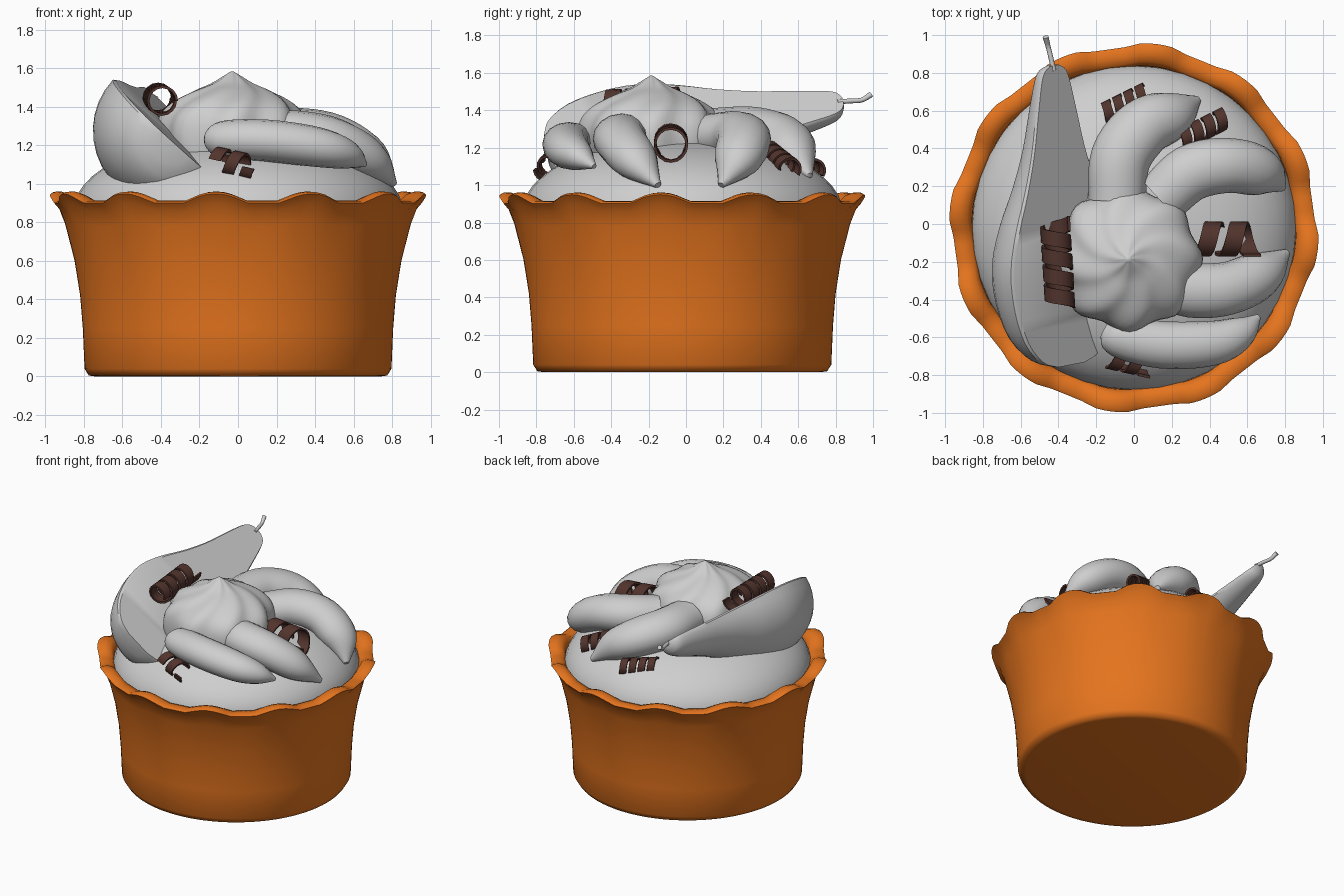
import bpy, bmesh, math
from mathutils import Vector

cube = bpy.data.objects.get("Cube")
if cube:
    bpy.data.objects.remove(cube, do_unlink=True)


def material(name, rgb):
    m = bpy.data.materials.new(name)
    m.use_nodes = True
    m.diffuse_color = (*rgb, 1)
    bsdf = m.node_tree.nodes["Principled BSDF"]
    bsdf.inputs["Base Color"].default_value = (*rgb, 1)
    bsdf.inputs["Roughness"].default_value = 0.7
    return m


CRUST = material("baked orange", (0.78, 0.175, 0.013))
PALE = material("pale grey", (0.62, 0.62, 0.62))
CHOC = material("dark chocolate", (0.085, 0.034, 0.026))


def loft(name, rings, mat, angle=40):
    """Skin a list of closed rings of points and cap both ends."""
    bm = bmesh.new()
    rows = [[bm.verts.new(p) for p in ring] for ring in rings]
    for a, b in zip(rows, rows[1:]):
        n = len(a)
        for i in range(n):
            j = (i + 1) % n
            bm.faces.new((a[i], a[j], b[j], b[i]))
    bm.faces.new(rows[0][::-1])
    bm.faces.new(rows[-1])
    bmesh.ops.recalc_face_normals(bm, faces=bm.faces)
    me = bpy.data.meshes.new(name)
    bm.to_mesh(me)
    bm.free()
    me.materials.append(mat)
    ob = bpy.data.objects.new(name, me)
    bpy.context.collection.objects.link(ob)
    bpy.ops.object.select_all(action='DESELECT')
    ob.select_set(True)
    bpy.context.view_layer.objects.active = ob
    bpy.ops.object.shade_smooth_by_angle(angle=math.radians(angle))
    return ob


def spline(points, steps):
    """Catmull-Rom interpolation through tuples of any length."""
    pts = [Vector(p) for p in points]
    pts = [2 * pts[0] - pts[1]] + pts + [2 * pts[-1] - pts[-2]]
    out = []
    for a, b, c, d in zip(pts, pts[1:], pts[2:], pts[3:]):
        for s in range(steps):
            t = s / steps
            out.append(0.5 * (2 * b + (c - a) * t + (2 * a - 5 * b + 4 * c - d) * t ** 2
                              + (3 * b - a - 3 * c + d) * t ** 3))
    return out + [pts[-2]]


def sweep(name, points, mat, height=1.0, steps=5, sides=16):
    """Oval tube through (x, y, z, half width) points."""
    path = spline(points, steps)
    rings = []
    for i, p in enumerate(path):
        c = p.to_3d()
        tangent = (path[min(i + 1, len(path) - 1)].to_3d() - path[max(i - 1, 0)].to_3d()).normalized()
        side = tangent.cross(Vector((0, 0, 1))).normalized()
        up = side.cross(tangent)
        r = max(p[3], 0.008)
        rings.append([c + side * r * math.cos(a) + up * r * height * math.sin(a)
                      for a in (math.tau * k / sides for k in range(sides))])
    return loft(name, rings, mat, 60)


# Crust: turned cup with twelve rounded scallops joined by straight rim sections
LOBES, PER = 12, 12
crust_profile = [  # radius, height, scallop weight
    (0.74, 0.0, 0), (0.775, 0.005, 0), (0.797, 0.04, 0), (0.806, 0.25, 0), (0.82, 0.42, 0),
    (0.85, 0.6, 0.1), (0.9, 0.78, 0.4), (0.938, 0.86, 0.8), (0.97, 0.89, 1), (0.98, 0.902, 1),
    (0.965, 0.912, 1), (0.925, 0.914, 1), (0.885, 0.905, 0.9), (0.86, 0.88, 0.6), (0.85, 0.8, 0)]
rings = []
for r, z, w in crust_profile:
    ring = []
    for k in range(LOBES * PER):
        local = (k % PER) / PER * 30 - 15
        flat = min(1, math.cos(math.radians(10)) / math.cos(math.radians(15 - abs(local))))
        bump = max(0, math.cos(math.radians(min(abs(local), 9) * 10))) ** 0.8
        a = math.radians(-7 + 30 * (k // PER) + local)
        rr = r * (1 - w * (1 - flat) - 0.012 * w * (1 - bump))
        ring.append((rr * math.cos(a), rr * math.sin(a) - 0.02, z + 0.047 * w * bump))
    rings.append(ring)
loft("crust_cup", rings, CRUST, 50)

# Filling: full-shouldered dome inside the cup
rings = []
for i in range(13):
    e = math.pi / 2 * i / 12
    r, z = max(0.862 * math.cos(e) ** 0.9, 0.004), 0.84 + 0.4 * math.sin(e)
    rings.append([(r * math.cos(a), r * math.sin(a) - 0.02, z)
                  for a in (math.tau * k / 40 for k in range(40))])
loft("cream_filling", rings, PALE)

# Piped rosette: twisted star section shrinking to a peak
rings = []
for r, z in spline([(0.34, 1.08), (0.375, 1.22), (0.365, 1.34), (0.305, 1.42), (0.205, 1.48),
                    (0.11, 1.52), (0.045, 1.56), (0.006, 1.585)], 3):
    twist = (1 - r / 0.375) * 0.9
    ring = []
    for k in range(64):
        a = math.tau * k / 64
        rr = r * (1 + 0.05 * math.cos(8 * a))
        ring.append((-0.03 + rr * math.cos(a + twist), -0.185 + rr * math.sin(a + twist), z))
    rings.append(ring)
loft("whipped_rosette", rings, PALE, 60)

# Half pear: half-turned profile with a tilted flat cut
base, tip = Vector((-0.33, -0.745, 1.21)), Vector((-0.42, 0.84, 1.45))
axis = (tip - base).normalized()
normal = Vector((0.67, 0, 0.74))
normal = (normal - axis * normal.dot(axis)).normalized()
across = axis.cross(normal)
rings = []
for t, r in spline([(0, 0.1), (0.04, 0.21), (0.16, 0.315), (0.35, 0.375), (0.55, 0.385),
                    (0.75, 0.335), (0.95, 0.255), (1.15, 0.19), (1.35, 0.145), (1.52, 0.105),
                    (1.58, 0.075), (1.605, 0.03)], 3):
    c = base + axis * t
    arc = [math.pi * k / 18 for k in range(19)]
    ring = [c + across * r * math.cos(a) - normal * (r * math.sin(a) + 0.012) for a in arc]
    ring += [c - across * r * 0.95, c + across * r * 0.95]
    rings.append(ring)
loft("half_pear", rings, PALE, 35)
sweep("pear_stem", [(-0.425, 0.81, 1.445, 0.013), (-0.44, 0.88, 1.45, 0.013),
                    (-0.455, 0.94, 1.455, 0.013), (-0.468, 0.99, 1.485, 0.016)], PALE, 1, 4, 8)

# Fruit slices: blunt crescents fanned around the rosette
slices = {
    "fruit_slice_back": [(-0.09, 0.12, 1.28, 0.15), (-0.07, 0.35, 1.28, 0.16),
                         (0.05, 0.51, 1.24, 0.155), (0.21, 0.58, 1.16, 0.125), (0.34, 0.66, 1.05, 0.02)],
    "fruit_slice_left": [(0.14, 0.13, 1.26, 0.14), (0.3, 0.27, 1.265, 0.15),
                         (0.5, 0.31, 1.235, 0.145), (0.68, 0.27, 1.13, 0.125), (0.79, 0.19, 1.0, 0.02)],
    "fruit_slice_middle": [(0.15, -0.3, 1.26, 0.13), (0.3, -0.35, 1.255, 0.145),
                           (0.5, -0.34, 1.22, 0.14), (0.68, -0.26, 1.12, 0.12), (0.81, -0.15, 1.0, 0.02)],
    "fruit_slice_front": [(-0.16, -0.56, 1.23, 0.04), (-0.09, -0.59, 1.23, 0.11), (0.15, -0.64, 1.225, 0.125),
                          (0.42, -0.63, 1.19, 0.118), (0.57, -0.57, 1.15, 0.085), (0.66, -0.49, 1.1, 0.015)],
}
for name, pts in slices.items():
    sweep(name, pts, PALE, 0.87)


def curl(name, start, end, radius, turns):
    """Thin chocolate ribbon wound around the line from start to end."""
    start, end = Vector(start), Vector(end)
    along = (end - start).normalized()
    side = along.cross(Vector((0, 0, 1))).normalized()
    up = side.cross(along)
    half = (end - start).length / (turns + 0.6) * 0.36
    rings = []
    n = int(turns * 16)
    for i in range(n + 1):
        a = math.tau * turns * i / n
        out = side * math.cos(a) + up * math.sin(a)
        c = start.lerp(end, 0.1 + 0.8 * i / n)
        rings.append([c + out * r + along * s * half
                      for r, s in ((radius, -1), (radius, 1), (radius - 0.014, 1), (radius - 0.014, -1))])
    loft(name, rings, CHOC, 40)


# Chocolate curls
curl("curl_on_pear", (-0.39, -0.46, 1.43), (-0.42, 0.05, 1.45), 0.08, 4)
curl("curl_front", (-0.13, -0.7, 1.13), (0.09, -0.75, 1.08), 0.068, 2)
curl("curl_left", (0.32, -0.08, 1.24), (0.66, -0.08, 1.21), 0.092, 2)
curl("curl_back_left", (0.22, 0.43, 1.19), (0.5, 0.57, 1.08), 0.06, 3.6)
curl("curl_back", (-0.18, 0.57, 1.11), (0.08, 0.7, 1.08), 0.06, 3.6)
